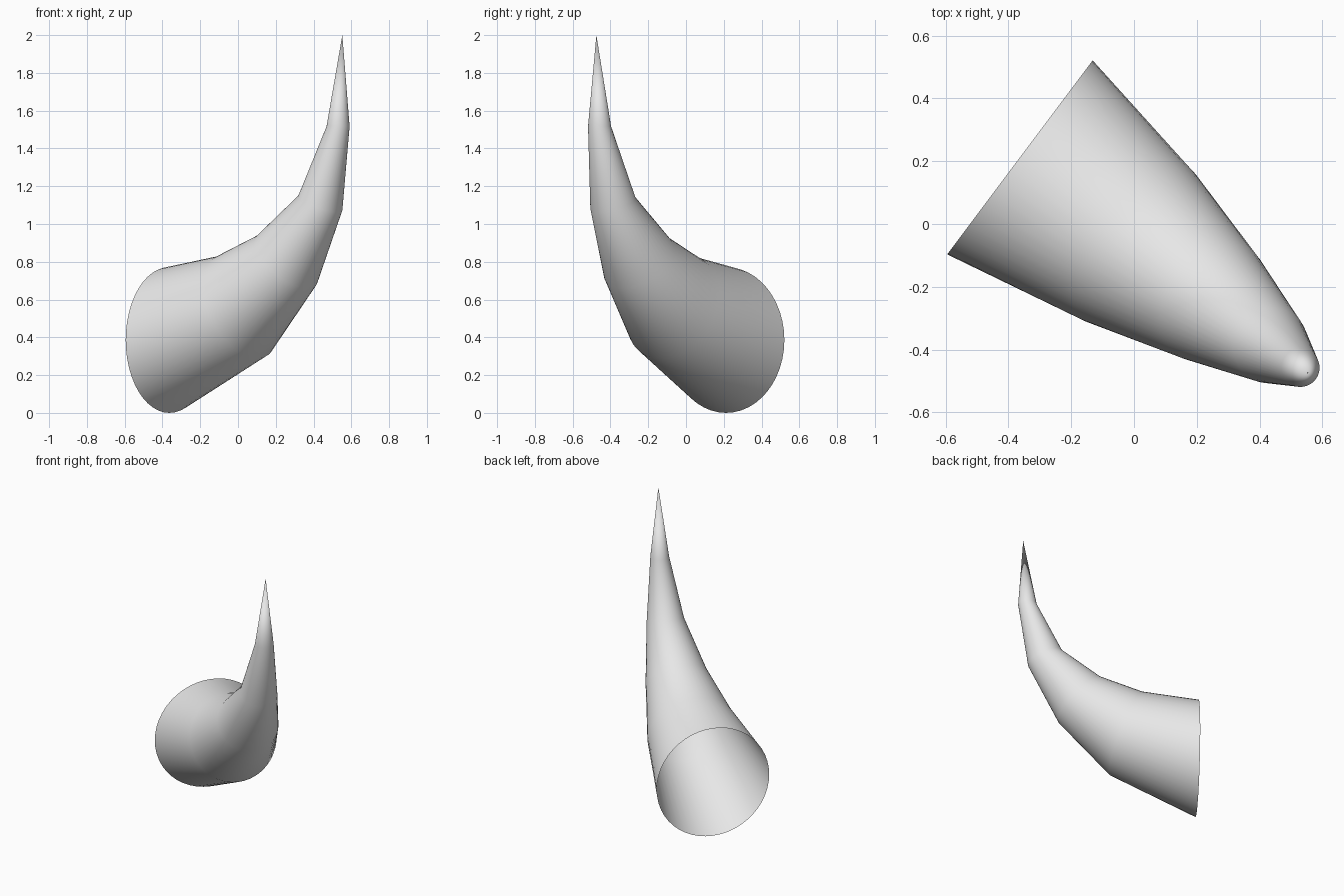
import bpy, bmesh, math
from mathutils import Vector

cube = bpy.data.objects.get("Cube")
if cube:
    bpy.data.objects.remove(cube, do_unlink=True)

SIDES = 48
BASE = Vector((-0.363, 0.212, 0))      # middle of the wide open end
FORWARD = Vector((0.8, -0.6, 0))       # direction the horn leaves its root
SIDE = Vector((0.6, 0.8, 0))           # across the plane of the bend
UP = Vector((0, 0, 1))

# rings along the horn: distance forward, height, radius, tilt in degrees
RINGS = [(0, 0.386, 0.386, 0), (0.466, 0.56, 0.295, 22.5), (0.77, 0.803, 0.205, 45),
         (0.998, 1.11, 0.123, 67.5), (1.116, 1.517, 0.061, 90)]
TIP = (1.144, 2.0)


def spot(s, z):
    return BASE + FORWARD * s + UP * z


# horn colour
grey = bpy.data.materials.new("light_grey")
grey.use_nodes = True
grey.diffuse_color = (0.8, 0.8, 0.8, 1)
grey.node_tree.nodes["Principled BSDF"].inputs["Base Color"].default_value = (0.8, 0.8, 0.8, 1)

# curved tapering horn, open at the root
bm = bmesh.new()
loops = []
for s, z, r, tilt in RINGS:
    t = math.radians(tilt)
    across = UP * math.cos(t) - FORWARD * math.sin(t)
    loop = []
    for i in range(SIDES):
        a = math.tau * i / SIDES
        loop.append(bm.verts.new(spot(s, z) + (across * math.cos(a) + SIDE * math.sin(a)) * r))
    loops.append(loop)
tip = bm.verts.new(spot(*TIP))
for i in range(SIDES):
    j = (i + 1) % SIDES
    for low, high in zip(loops, loops[1:]):
        bm.faces.new((low[j], low[i], high[i], high[j]))
    bm.faces.new((loops[-1][j], loops[-1][i], tip))
for f in bm.faces:
    f.smooth = True

mesh = bpy.data.meshes.new("horn")
bm.to_mesh(mesh)
bm.free()
mesh.materials.append(grey)
horn = bpy.data.objects.new("horn", mesh)
bpy.context.collection.objects.link(horn)
